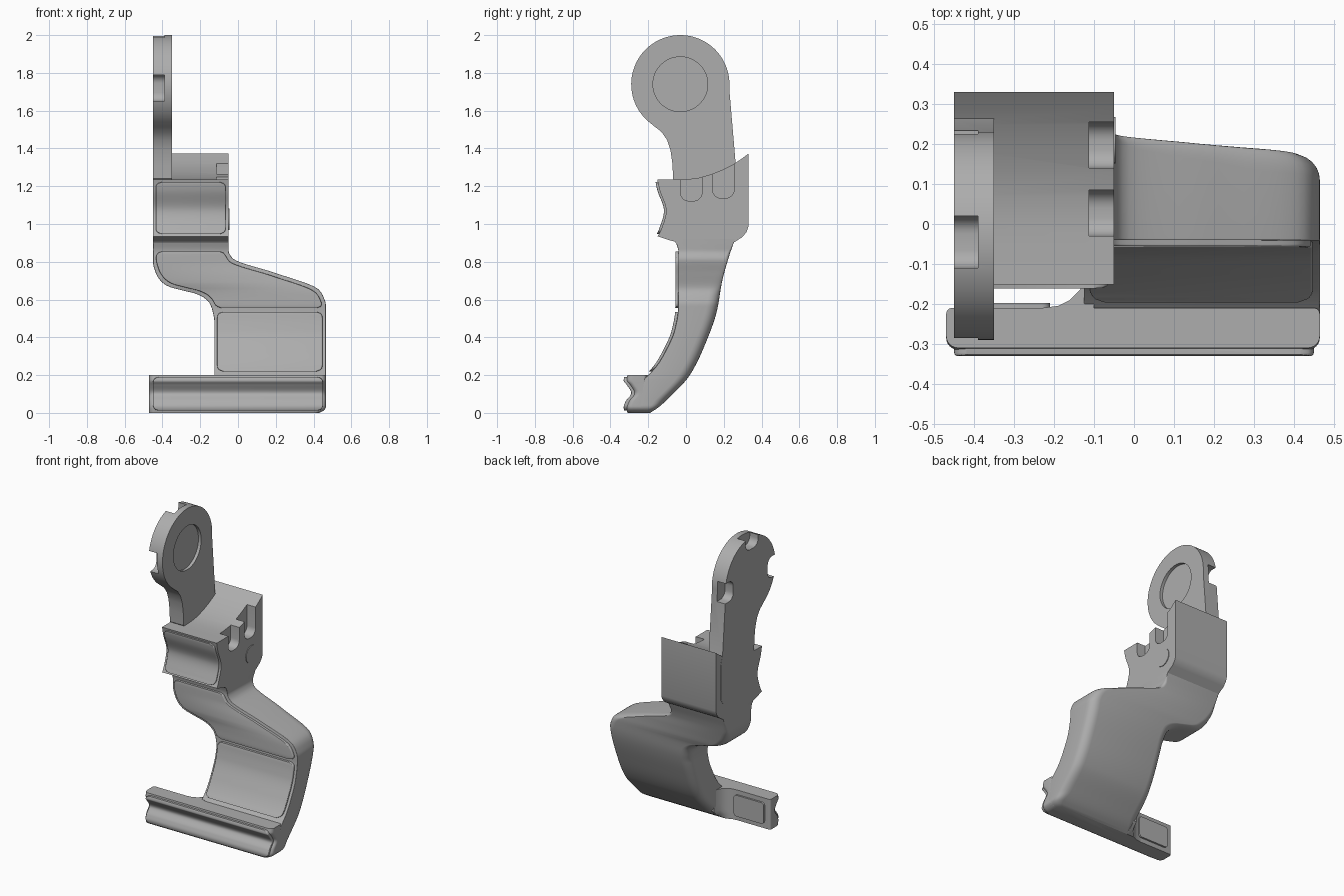
import bpy, bmesh, math

old = bpy.data.objects.get("Cube")
if old:
    bpy.data.objects.remove(old)

grey = bpy.data.materials.new("satin grey")
grey.use_nodes = True
COLOUR = (0.42, 0.42, 0.42, 1)
grey.diffuse_color = COLOUR
grey.node_tree.nodes["Principled BSDF"].inputs["Base Color"].default_value = COLOUR


def curve(*pts):
    """Smooth monotone function through (z, value) points."""
    def f(z):
        z = max(pts[0][0], min(pts[-1][0], z))
        i = next(k for k in range(len(pts) - 1) if z <= pts[k + 1][0])
        d = [(b[1] - a[1]) / (b[0] - a[0]) for a, b in zip(pts, pts[1:])]

        def slope(k):
            if k == 0 or k == len(d):
                return d[min(k, len(d) - 1)]
            p, q = d[k - 1], d[k]
            return 2 * p * q / (p + q) if p * q > 0 else 0
        (z0, v0), (z1, v1) = pts[i], pts[i + 1]
        h = z1 - z0
        t = (z - z0) / h
        return (v0 + (v1 - v0) * t * t * (3 - 2 * t)
                + h * t * (1 - t) * (slope(i) * (1 - t) - slope(i + 1) * t))
    return f


def arc(cx, cy, r, a0, a1, n):
    angles = [math.radians(a0 + (a1 - a0) * i / n) for i in range(n + 1)]
    return [(cx + r * math.cos(a), cy + r * math.sin(a)) for a in angles]


def rounded(a0, a1, b0, b1, r_low, r_high):
    """Rectangle with separate corner radii on its low-b and high-b sides."""
    return (arc(a0 + r_low, b0 + r_low, r_low, 180, 270, 6)
            + arc(a1 - r_low, b0 + r_low, r_low, 270, 360, 6)
            + arc(a1 - r_high, b1 - r_high, r_high, 0, 90, 6)
            + arc(a0 + r_high, b1 - r_high, r_high, 90, 180, 6))


def skin(name, rings):
    """Join matching rings of points into a closed solid."""
    bm = bmesh.new()
    loops = [[bm.verts.new(p) for p in ring] for ring in rings]
    for a, b in zip(loops, loops[1:]):
        for i in range(len(a)):
            j = (i + 1) % len(a)
            bm.faces.new((a[i], a[j], b[j], b[i]))
    bm.faces.new(loops[0][::-1])
    bm.faces.new(loops[-1])
    bmesh.ops.remove_doubles(bm, verts=bm.verts, dist=0.0002)
    bmesh.ops.recalc_face_normals(bm, faces=bm.faces)
    mesh = bpy.data.meshes.new(name)
    bm.to_mesh(mesh)
    bm.free()
    mesh.materials.append(grey)
    ob = bpy.data.objects.new(name, mesh)
    bpy.context.collection.objects.link(ob)
    return ob


def activate(ob):
    bpy.ops.object.select_all(action='DESELECT')
    ob.select_set(True)
    bpy.context.view_layer.objects.active = ob


def smooth(ob):
    activate(ob)
    bpy.ops.object.shade_smooth_by_angle(angle=math.radians(32))
    return ob


def extrude_x(name, pts, x0, x1):
    return skin(name, [[(x, y, z) for y, z in pts] for x in (x0, x1)])


def loft(name, z0, z1, n, section):
    """Stack of sections; section(z) gives x0, x1, y0, y1, front and back radius."""
    zs = [z0 + (z1 - z0) * i / n for i in range(n + 1)]
    return smooth(skin(name, [[(x, y, z) for x, y in rounded(*section(z))] for z in zs]))


def pad(name, z0, z1, left, right, face, corner=0.03, rise=0.015):
    """Raised pad with rounded corners that follows a curved front face."""
    def section(z):
        e = max(0, corner - min(z - z0, z1 - z))
        inset = corner - math.sqrt(max(0, corner ** 2 - e ** 2))
        y = face(z)
        return left(z) + inset, right(z) - inset, y - rise, y + 0.03, 0.006, 0.001
    return loft(name, z0, z1, 40, section)


def cut(ob, cutters):
    for c in cutters:
        c.hide_render = True
        m = ob.modifiers.new("cut", 'BOOLEAN')
        m.operation, m.solver, m.object = 'DIFFERENCE', 'EXACT', c
        activate(ob)
        bpy.ops.object.modifier_apply(modifier=m.name)
        bpy.data.objects.remove(c)


# Curved leg
left = curve((0, -.125), (.48, -.125), (.54, -.135), (.58, -.15), (.61, -.18), (.63, -.22),
             (.65, -.3), (.67, -.37), (.7, -.41), (.74, -.435), (.8, -.45), (.95, -.45))
right = curve((0, .43), (.01, .45), (.03, .465), (.57, .465), (.62, .45), (.65, .43),
              (.67, .4), (.74, .2), (.82, -.03), (.86, -.05), (.95, -.05))
front = curve((0, -.25), (.18, -.22), (.2, -.2), (.25, -.155), (.32, -.112),
              (.44, -.06), (.55, -.042), (.85, -.04), (.92, -.06))
back = curve((0, -.19), (.03, -.145), (.08, -.09), (.2, .02), (.36, .1),
             (.545, .165), (.69, .19), (.835, .23), (.92, .26))


def leg_section(z):
    r = min(.06, (back(z) - front(z)) * .45) * max(.05, min(1, (.9 - z) / .2))
    return left(z), right(z), front(z), back(z), .004, r


loft("leg", 0, .92, 90, leg_section)
pad("leg_upper_pad", .555, .855, lambda z: left(z - .015) + .017,
    lambda z: right(z + .015) - .017, front)
pad("leg_lower_pad", .22, .535, lambda z: -.11, lambda z: .447, front)

# Foot bar with a grooved front pad, a rear pad and a fillet into the leg
groove = curve((0, -.31), (.03, -.315), (.06, -.305), (.105, -.275),
               (.15, -.3), (.17, -.315), (.2, -.31))
loft("foot_bar", 0, .2, 24, lambda z: (-.47, right(z), groove(z), -.21, .03, .015))
pad("foot_pad", .012, .19, lambda z: -.45, lambda z: .45, groove)
bar_back = skin("foot_rear_pad", [[(x, y, z) for x, z in rounded(-.43, -.21, .03, .17, .02, .02)]
                                  for y in (-.23, -.198)])
smooth(bar_back)
fillet = [(-.1, -.25), (-.23, -.25), (-.23, -.21), (-.19, -.205),
          (-.16, -.19), (-.135, -.165), (-.12, -.12), (-.1, -.12)]
smooth(skin("foot_fillet", [[(x, min(y, back(z)), z) for x, y in fillet]
                            for z in (0, .03, .06, .1, .15, .2)]))

# Block with a concave front and a rising top
hollow = curve((.935, -.15), (.97, -.132), (1.07, -.105), (1.18, -.14), (1.235, -.152))
block_side = [(hollow(.935 + .3 * i / 16), .935 + .3 * i / 16) for i in range(17)]
block_side += [(-.06, 1.235), (.01, 1.237), (.07, 1.245), (.13, 1.262), (.19, 1.286),
               (.25, 1.316), (.29, 1.342), (.33, 1.372), (.33, .985), (.322, .96),
               (.3, .932), (.25, .9), (.22, .86), (-.04, .86), (-.045, .89),
               (-.06, .907), (-.09, .915)]
block = extrude_x("block", block_side, -.45, -.05)
cut(block, [extrude_x("slot_cutter", rounded(y, y + .115, z, 1.6, .045, .01), -.113, 0)
            for y, z in ((-.03, 1.122), (.14, 1.137))])
smooth(block)
pad("block_pad", .947, 1.222, lambda z: -.435, lambda z: -.065, hollow, rise=.012)
smooth(extrude_x("block_pin", arc(.21, 1.025, .058, 0, 350, 35), -.06, -.046))

# Arm plate with a round head, a shallow round recess and three edge notches
HEAD = (-.03, 1.74)
arm_side = arc(*HEAD, .26, -5, 230, 60)
arm_side += [(-.165, 1.515), (-.13, 1.488), (-.1, 1.445), (-.082, 1.39), (-.072, 1.32),
             (-.068, 1.24), (-.02, 1.18), (.1, 1.12), (.17, 1.03), (.21, 1),
             (.25, 1), (.28, 1.04), (.28, 1.27), (.262, 1.33)]
arm = extrude_x("arm_plate", arm_side, -.451, -.35)
notches = [(-.11, .02, 1.92, 2.1), (-.4, -.21, 1.65, 1.79), (.15, .4, 1.66, 1.79)]
cutters = [extrude_x("notch_cutter", rounded(*n, .045, .045), -.5, -.39) for n in notches]
cutters.append(extrude_x("recess_cutter", arc(*HEAD, .145, 0, 354, 59), -.37, -.3))
cut(arm, cutters)
smooth(arm)
